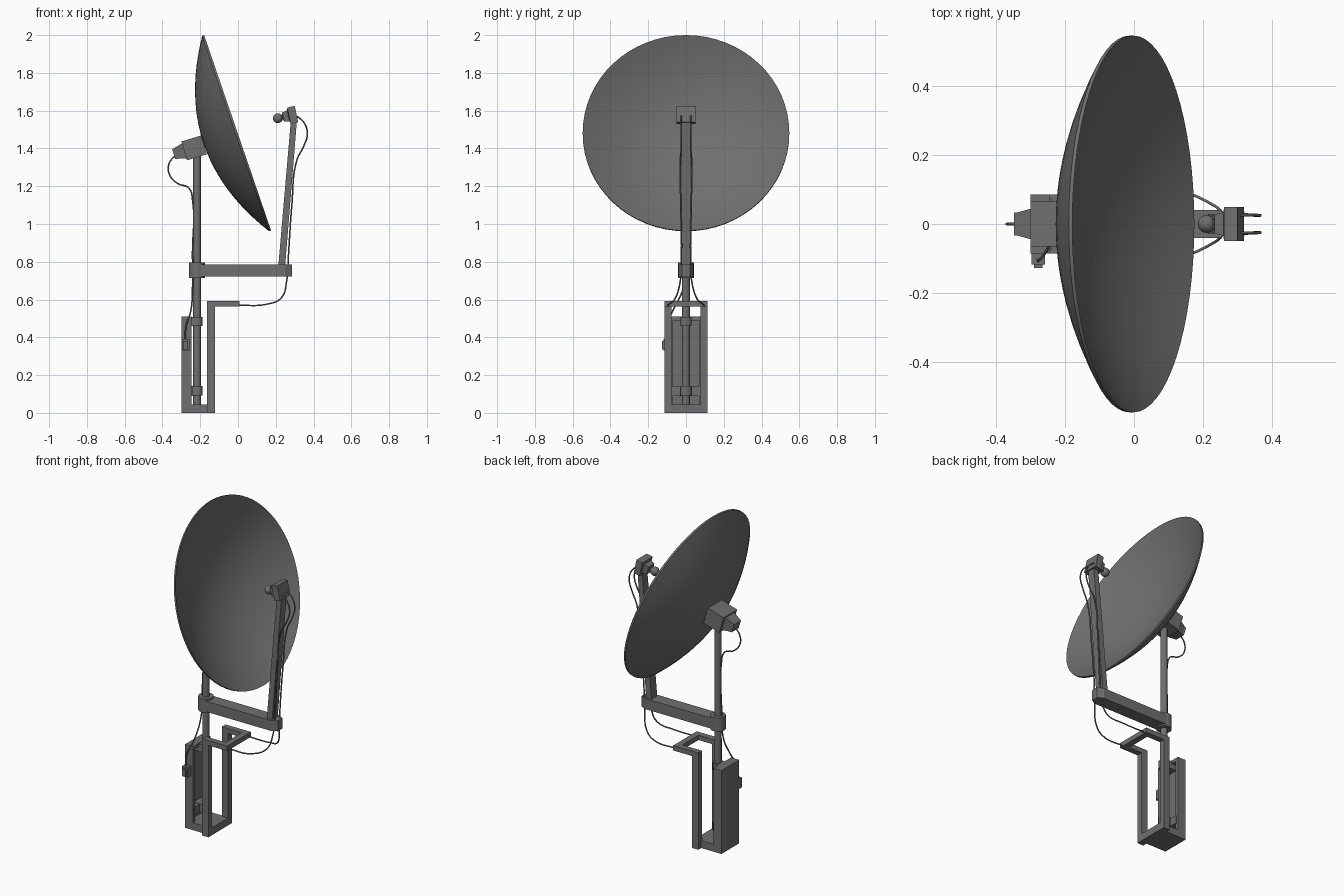
import bpy, bmesh, math
from mathutils import Vector, Matrix

if "Cube" in bpy.data.objects:
    bpy.data.objects.remove(bpy.data.objects["Cube"])

dark = bpy.data.materials.new("dark_grey")
dark.diffuse_color = (0.16, 0.16, 0.16, 1)
dark.use_nodes = True
dark.node_tree.nodes["Principled BSDF"].inputs["Base Color"].default_value = dark.diffuse_color


def finish(name, bm, smooth=False):
    bmesh.ops.recalc_face_normals(bm, faces=bm.faces)
    me = bpy.data.meshes.new(name)
    bm.to_mesh(me)
    bm.free()
    me.materials.append(dark)
    ob = bpy.data.objects.new(name, me)
    bpy.context.collection.objects.link(ob)
    if smooth:
        bpy.ops.object.select_all(action='DESELECT')
        bpy.context.view_layer.objects.active = ob
        ob.select_set(True)
        bpy.ops.object.shade_smooth_by_angle(angle=math.radians(40))
    return ob


def box(name, x, y, z):
    bm = bmesh.new()
    bmesh.ops.create_cube(bm, size=1)
    for v in bm.verts:
        v.co = [r[0] + (c + 0.5) * (r[1] - r[0]) for c, r in zip(v.co, (x, y, z))]
    return finish(name, bm)


def loft(name, origin, axis, sections):
    """Rectangular sections (distance, half y, half height) along an axis in the xz plane."""
    a = Vector(axis).normalized()
    up, side, o = Vector((-a.z, 0, a.x)), Vector((0, 1, 0)), Vector(origin)
    bm = bmesh.new()
    rings = [[bm.verts.new(o + a * d + side * (sy * hy) + up * (sz * hz))
              for sy, sz in ((-1, -1), (1, -1), (1, 1), (-1, 1))] for d, hy, hz in sections]
    for r, s in zip(rings, rings[1:]):
        for i in range(4):
            bm.faces.new((r[i], r[(i + 1) % 4], s[(i + 1) % 4], s[i]))
    bm.faces.new(rings[0])
    bm.faces.new(rings[-1])
    return finish(name, bm)


def tube(name, x, z0, z1, r, sides=24):
    bm = bmesh.new()
    bmesh.ops.create_cone(bm, cap_ends=True, segments=sides, radius1=r, radius2=r, depth=z1 - z0,
                          matrix=Matrix.Translation((x, 0, (z0 + z1) / 2)))
    return finish(name, bm, True)


def cable(name, pts, r=0.004):
    cu = bpy.data.curves.new(name, 'CURVE')
    cu.dimensions = '3D'
    cu.bevel_depth = r
    cu.bevel_resolution = 2
    cu.resolution_u = 8
    cu.use_fill_caps = True
    cu.materials.append(dark)
    sp = cu.splines.new('BEZIER')
    sp.bezier_points.add(len(pts) - 1)
    for b, p in zip(sp.bezier_points, pts):
        b.co = p
        b.handle_left_type = b.handle_right_type = 'AUTO'
    bpy.context.collection.objects.link(bpy.data.objects.new(name, cu))


# Dish: thin paraboloid shell, spun and tilted upwards
R, DEPTH, T, N = 0.547, 0.178, 0.011, 64
tilt = Matrix.Translation((-0.002, 0, 1.4825)) @ Matrix.Rotation(math.radians(71.1), 4, 'Y')
steps = [i / 12 for i in range(13)]
prof = [(R * t, DEPTH * (t * t - 1)) for t in steps]
prof += [(R * t, DEPTH * (t * t - 1) - T) for t in reversed(steps)]
bm = bmesh.new()
vs = [bm.verts.new((r, 0, h)) for r, h in prof]
es = [bm.edges.new(p) for p in zip(vs, vs[1:])]
bmesh.ops.spin(bm, geom=vs + es, axis=(0, 0, 1), cent=(0, 0, 0), steps=N, angle=2 * math.pi)
bmesh.ops.remove_doubles(bm, verts=bm.verts, dist=1e-4)
bmesh.ops.transform(bm, matrix=tilt, verts=bm.verts)
finish("dish", bm, True)

# Mount block behind the dish with its tapered connector
axis = (0.955, 0, 0.29)
loft("mount_block", (-0.285, 0, 1.387), axis, [(0, 0.066, 0.052), (0.11, 0.066, 0.052)])
loft("rear_connector", (-0.285, 0, 1.387), axis, [(-0.058, 0.034, 0.027), (-0.045, 0.034, 0.03), (0.002, 0.046, 0.042)])

# Mast and collar
MX = -0.217
tube("mast", MX, 0.045, 1.39, 0.02)
tube("arm_collar", MX, 0.713, 0.797, 0.043)

# Horizontal arm with chamfered end
bm = bmesh.new()
half = [(MX, 0.04), (0.25, 0.04), (0.285, 0.022)]
plan = half + [(x, -y) for x, y in reversed(half)]
f = bm.faces.new([bm.verts.new((x, y, 0.722)) for x, y in plan])
ext = bmesh.ops.extrude_face_region(bm, geom=[f])["geom"]
bmesh.ops.translate(bm, vec=(0, 0, 0.064), verts=[g for g in ext if isinstance(g, bmesh.types.BMVert)])
finish("horizontal_arm", bm)

# Feed strut, receiver head and ball
loft("feed_strut", (0.230, 0, 0.76), (0.066, 0, 0.79), [(0, 0.028, 0.018), (0.79, 0.024, 0.016)])
loft("receiver_head", (0.21, 0, 1.56), (1, 0, 0.22),
     [(0, 0.013, 0.013), (0.026, 0.013, 0.013), (0.03, 0.028, 0.024), (0.058, 0.034, 0.03),
      (0.062, 0.05, 0.044), (0.102, 0.05, 0.044)])
bm = bmesh.new()
bmesh.ops.create_uvsphere(bm, u_segments=20, v_segments=12, radius=0.026,
                          matrix=Matrix.Translation((0.211, 0, 1.56)))
finish("feed_ball", bm, True)

# Rear housing: open channel facing forward
W = 0.086
box("housing_back", (-0.30, -0.28), (-W, W), (0, 0.51))
box("housing_top", (-0.30, -0.245), (-W, W), (0.49, 0.51))
box("housing_base", (-0.30, -0.15), (-W, W), (0, 0.045))
for s, n in ((-1, "left"), (1, "right")):
    box("housing_side_" + n, (-0.30, -0.245), sorted((s * W, s * (W - 0.018))), (0, 0.51))

# Mast clamps and their brackets inside the housing
for n, z0, z1 in (("upper", 0.46, 0.508), ("lower", 0.092, 0.142)):
    box("clamp_bracket_" + n, (-0.285, MX), (-0.03, 0.03), (z0, z1))
    tube("clamp_" + n, MX, z0, z1, 0.03, 12)
box("clamp_plate", (-0.285, -0.24), (-0.075, 0.075), (0.09, 0.14))

# Front support frame: two legs bent forward, joined by cross bars
for s, n in ((-1, "left"), (1, "right")):
    ys = sorted((s * 0.114, s * 0.078))
    box("frame_leg_" + n, (-0.163, -0.121), ys, (0, 0.592))
    box("frame_top_" + n, (-0.163, 0.007), ys, (0.562, 0.592))
box("frame_bottom_bar", (-0.163, -0.121), (-0.114, 0.114), (0, 0.045))
box("frame_front_bar", (-0.030, 0.007), (-0.114, 0.114), (0.562, 0.592))

# Side socket on the housing
box("side_socket", (-0.297, -0.258), (-0.118, -0.08), (0.33, 0.39))
box("side_socket_plug", (-0.290, -0.265), (-0.128, -0.10), (0.335, 0.38))

# Front cables: head, down the strut, out to the frame corners
for s, n in ((-1, "left"), (1, "right")):
    cable("front_cable_" + n, [(x, s * y, z) for x, y, z in (
        (0.305, 0.025, 1.575), (0.347, 0.026, 1.54), (0.367, 0.025, 1.48), (0.347, 0.025, 1.41),
        (0.312, 0.03, 1.34), (0.285, 0.028, 1.10), (0.268, 0.024, 0.85), (0.258, 0.03, 0.70),
        (0.23, 0.055, 0.61), (0.15, 0.09, 0.575), (-0.01, 0.096, 0.57))])

# Rear cable: connector, down the mast, to the side socket
cable("rear_cable", [(-0.33, 0, 1.365), (-0.365, 0, 1.32), (-0.362, 0, 1.26), (-0.32, 0, 1.215),
                     (-0.26, 0, 1.19), (-0.240, 0, 1.12), (-0.241, 0, 0.85), (-0.241, -0.015, 0.66),
                     (-0.250, -0.07, 0.54), (-0.275, -0.105, 0.46), (-0.28, -0.105, 0.385)])
